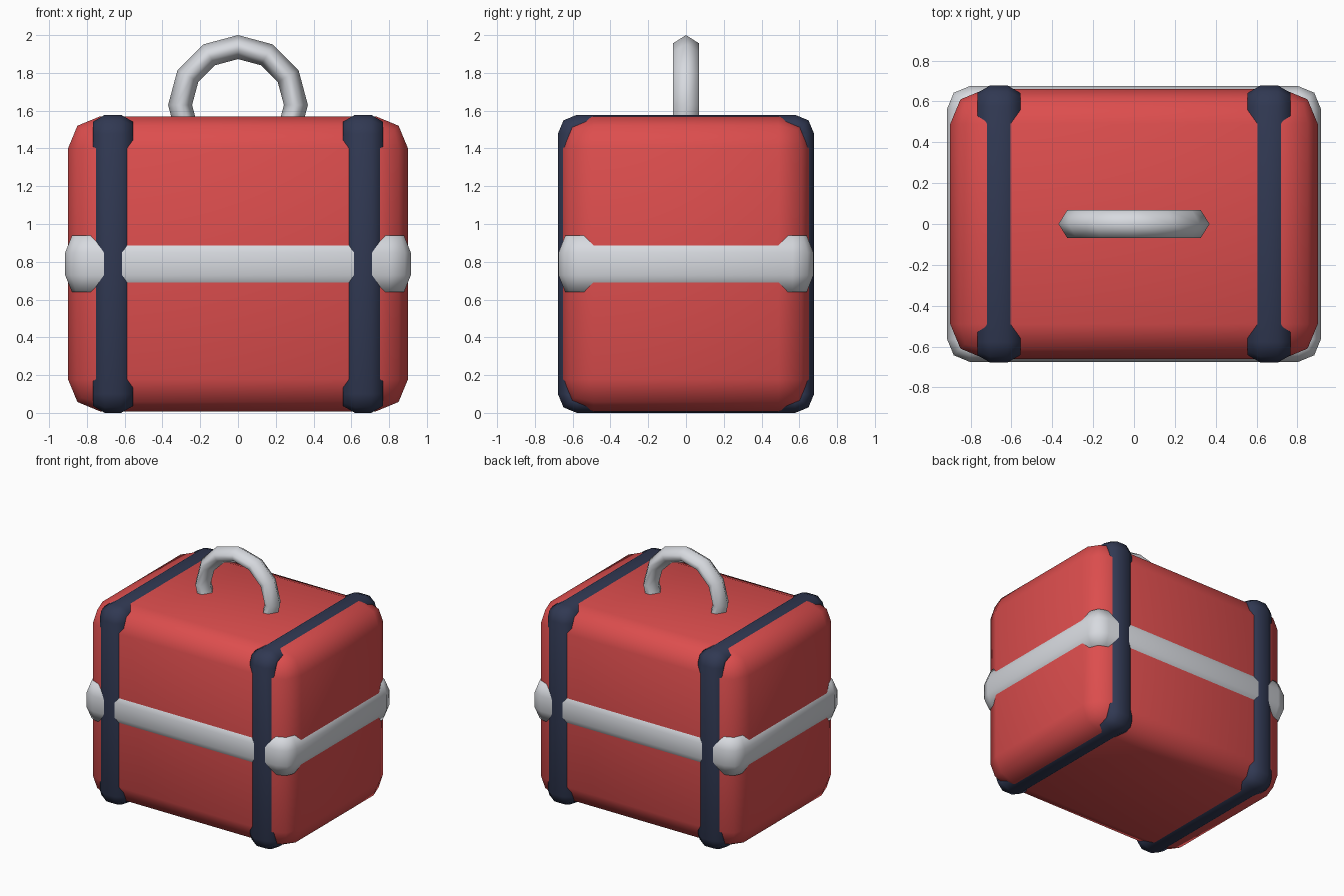
import bpy, bmesh, math
from mathutils import Vector

if "Cube" in bpy.data.objects:
    bpy.data.objects.remove(bpy.data.objects["Cube"], do_unlink=True)

MID = 0.789  # height of the case centre


def material(name, rgb):
    mat = bpy.data.materials.new(name)
    mat.use_nodes = True
    colour = (*rgb, 1)
    mat.diffuse_color = colour
    mat.node_tree.nodes["Principled BSDF"].inputs["Base Color"].default_value = colour
    return mat


red = material("red shell", (0.72, 0.075, 0.075))
navy = material("navy strap", (0.03, 0.04, 0.085))
silver = material("silver trim", (0.68, 0.70, 0.74))


def finish(bm, name, mat):
    bmesh.ops.recalc_face_normals(bm, faces=bm.faces)
    for face in bm.faces:
        face.smooth = True
    mesh = bpy.data.meshes.new(name)
    bm.to_mesh(mesh)
    bm.free()
    mesh.materials.append(mat)
    obj = bpy.data.objects.new(name, mesh)
    bpy.context.collection.objects.link(obj)
    return obj


def grid_loop(rings, name, mat):
    """Join closed rings of points into a closed tube."""
    bm = bmesh.new()
    rows = [[bm.verts.new(p) for p in ring] for ring in rings]
    for i, row in enumerate(rows):
        nxt = rows[(i + 1) % len(rows)]
        for j in range(len(row)):
            k = (j + 1) % len(row)
            bm.faces.new((row[j], row[k], nxt[k], nxt[j]))
    return finish(bm, name, mat)


def strap(name, mat, half_a, half_b, radius, flat, wide, place):
    """Chamfered band following a rounded rectangle; place maps (a, b, across) to space."""
    section = [(-wide, 0.09), (-wide, 0.036), (-flat, 0), (flat, 0), (wide, 0.036), (wide, 0.09)]
    path = []
    for corner in range(4):
        for step in range(3):
            angle = math.radians(corner * 90 + step * 45)
            sa = 1 if corner in (0, 3) else -1
            sb = 1 if corner in (0, 1) else -1
            path.append((sa * (half_a - radius), sb * (half_b - radius), angle))
    rings = [[place(a + (radius - d) * math.cos(t), b + (radius - d) * math.sin(t), w)
              for w, d in section] for a, b, t in path]
    return grid_loop(rings, name, mat)


# Rounded red shell
bm = bmesh.new()
bmesh.ops.create_cube(bm, size=1)
for v in bm.verts:
    v.co = Vector((v.co.x * 1.8, v.co.y * 1.32, v.co.z * 1.562 + MID))
bmesh.ops.bevel(bm, geom=bm.edges[:], offset=0.17, segments=2, profile=0.5, affect='EDGES')
finish(bm, "case_shell", red)

# Upright straps on both sides
for side, x in (("left", 0.662), ("right", -0.662)):
    strap(side + "_strap", navy, 0.678, MID, 0.1, 0.043, 0.105,
          lambda a, b, w, x=x: (x + w, a, MID + b))

# Level band around the middle
strap("middle_band", silver, 0.915, 0.675, 0.11, 0.06, 0.15,
      lambda a, b, w: (a, b, MID + w))

# Arched handle sunk into the lid
handle_section = [(0.0635, 0), (0.02, 0.069), (-0.02, 0.069),
                  (-0.0635, 0), (-0.02, -0.069), (0.02, -0.069)]
rings = []
for i in range(12):
    t = math.radians(i * 30)
    rings.append([((0.3065 + r) * math.cos(t), y, 1.63 + (0.3065 + r) * math.sin(t))
                  for r, y in handle_section])
grid_loop(rings, "handle", silver)
